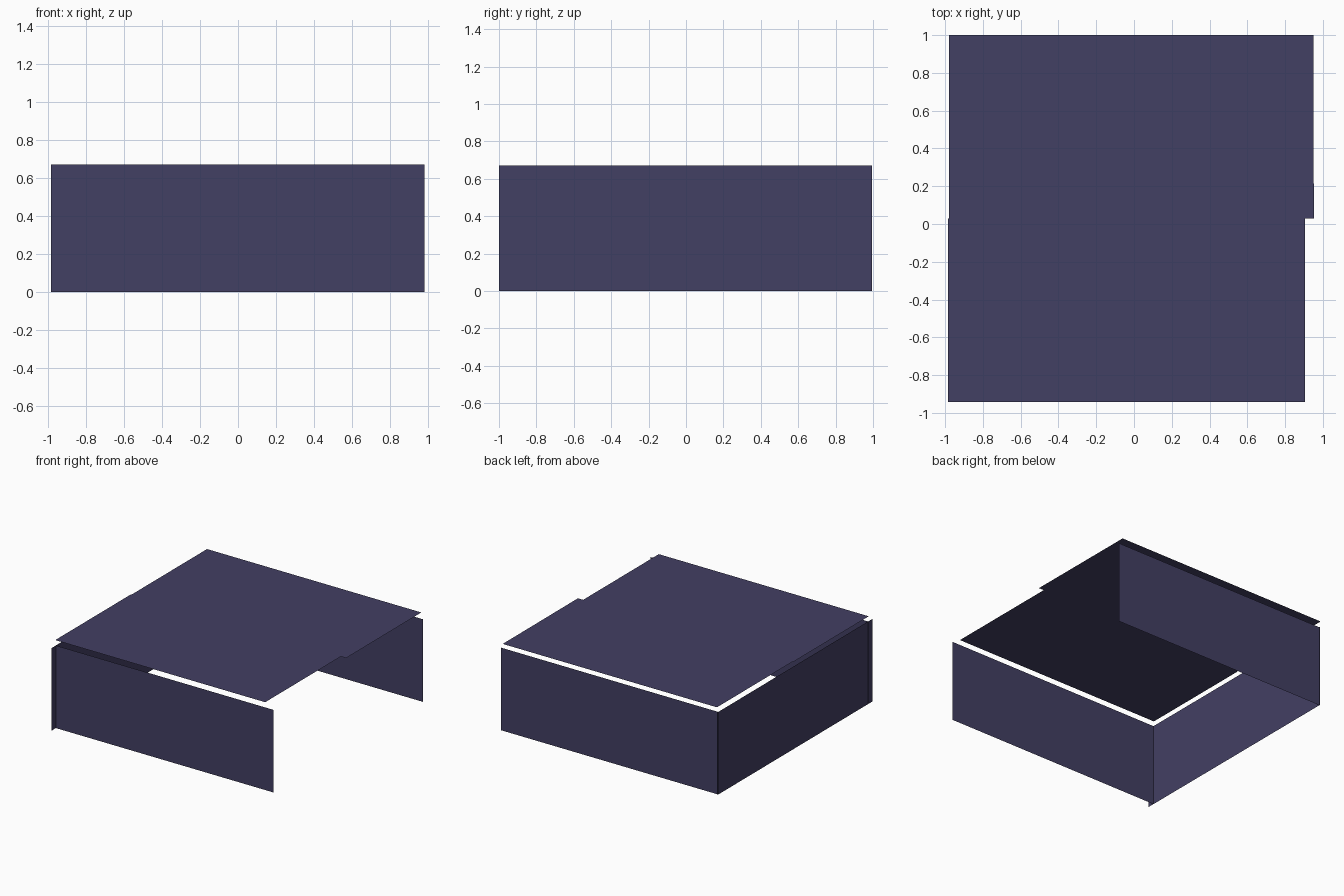
import bpy, bmesh

if "Cube" in bpy.data.objects:
    bpy.data.objects.remove(bpy.data.objects["Cube"])

# Dark blue-violet sheet colour
mat = bpy.data.materials.new("dark_slate")
mat.diffuse_color = (0.055, 0.05, 0.125, 1)
mat.use_nodes = True
mat.node_tree.nodes["Principled BSDF"].inputs["Base Color"].default_value = mat.diffuse_color


def sheet(name, outline):
    """Single flat panel without thickness, from its outline."""
    bm = bmesh.new()
    bm.faces.new([bm.verts.new(p) for p in outline])
    mesh = bpy.data.meshes.new(name)
    bm.to_mesh(mesh)
    bm.free()
    mesh.materials.append(mat)
    ob = bpy.data.objects.new(name, mesh)
    bpy.context.collection.objects.link(ob)
    return ob


def wall(name, a, b, height=0.672):
    """Upright panel along the ground line a-b."""
    return sheet(name, [(*a, 0), (*b, 0), (*b, height), (*a, height)])


# Three walls: the right side and the bottom stay open
wall("front_wall", (-0.982, -0.942), (0.98, -0.942))
wall("back_wall", (0.975, 0.985), (-0.982, 0.985))
wall("left_wall", (-0.98, 0.995), (-0.98, -1.0))

# Roof floating just above the walls, stepped halfway along its sides
roof = [(-0.985, -0.943), (0.905, -0.943), (0.905, 0.03), (0.952, 0.03),
        (0.95, 1.0), (-0.979, 1.0), (-0.979, 0.03), (-0.985, 0.03)]
sheet("roof_panel", [(x, y, 0.715) for x, y in roof])
